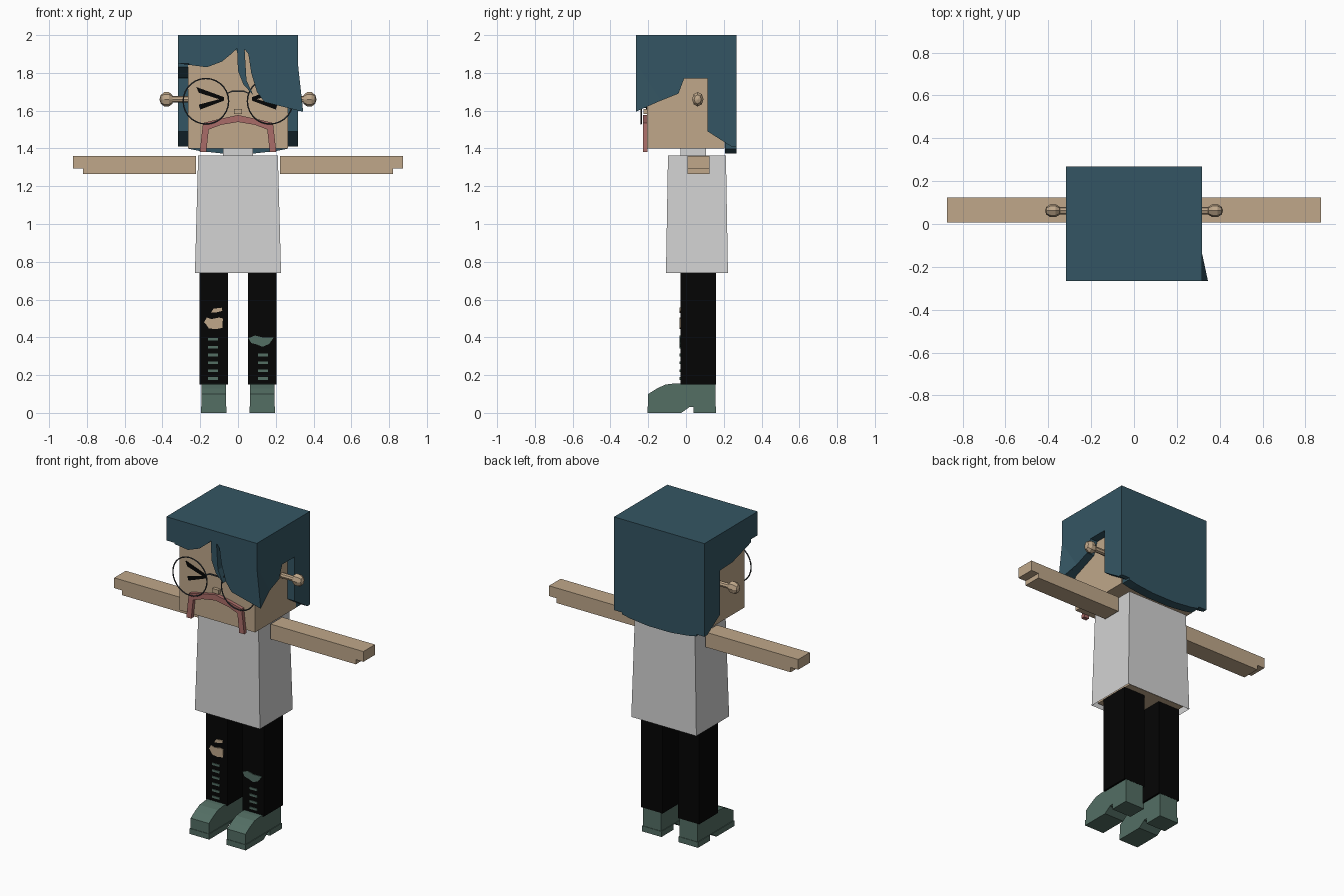
import bpy, bmesh
from mathutils import Vector

if "Cube" in bpy.data.objects:
    bpy.data.objects.remove(bpy.data.objects["Cube"], do_unlink=True)


def material(name, *rgb):
    m = bpy.data.materials.new(name)
    m.use_nodes = True
    color = [(c / 255) ** 2.2 for c in rgb] + [1]
    m.diffuse_color = color
    m.node_tree.nodes["Principled BSDF"].inputs["Base Color"].default_value = color
    return m


HAIR = material("dark teal hair", 55, 86, 99)
SKIN = material("tan skin", 190, 166, 137)
SHIRT = material("light grey cloth", 209, 209, 209)
BLACK = material("black", 13, 13, 13)
RED = material("dusty red", 168, 108, 104)
BOOT = material("grey green leather", 84, 110, 100)
WIRE = material("dark grey wire", 62, 66, 70)


def finish(name, bm, mat):
    bmesh.ops.recalc_face_normals(bm, faces=bm.faces)
    me = bpy.data.meshes.new(name)
    bm.to_mesh(me)
    bm.free()
    ob = bpy.data.objects.new(name, me)
    bpy.context.collection.objects.link(ob)
    me.materials.append(mat)
    return ob


def prism(name, pts, axis, lo, hi, mat):
    """Extrude a side (y, z) outline along x, or a front (x, z) outline along y."""
    bm = bmesh.new()
    place = (lambda p, d: (d, *p)) if axis == "x" else (lambda p, d: (p[0], d, p[1]))
    face = bm.faces.new([bm.verts.new(place(p, lo)) for p in pts])
    out = bmesh.ops.extrude_face_region(bm, geom=[face])["geom"]
    for v in out:
        if isinstance(v, bmesh.types.BMVert):
            v.co["xy".index(axis)] = hi
    return finish(name, bm, mat)


def box(name, x, y, z, mat):
    return prism(name, [(x[0], z[0]), (x[1], z[0]), (x[1], z[1]), (x[0], z[1])], "y", *y, mat)


def flip(pts, s):
    return [(s * x, z) for x, z in pts]


def span(s, a, b):
    return sorted((s * a, s * b))


SIDES = (("left", 1), ("right", -1))
FACE = -0.206

# Head and nose
box("head", (-0.264, 0.264), (FACE, 0.205), (1.40, 1.92), SKIN)
box("nose", (-0.022, 0.022), (FACE - 0.02, FACE), (1.583, 1.61), SKIN)

# Hair: a block hollowed for the head, then trimmed at fringe, sides and back
hair = box("hair", (-0.317, 0.317), (-0.265, 0.268), (1.36, 2.0), HAIR)
fringe = [(-0.5, 1.2), (-0.5, 1.85), (-0.317, 1.85), (-0.165, 1.83), (-0.085, 1.86),
          (-0.03, 1.905), (-0.005, 1.93), (0.0, 1.81), (0.03, 1.735), (0.08, 1.685),
          (0.045, 1.76), (0.035, 1.925), (0.055, 1.90), (0.07, 1.80), (0.10, 1.70),
          (0.14, 1.645), (0.32, 1.60), (0.5, 1.59), (0.5, 1.2)]
nape = [(0.115, 1.77), (0.115, 1.49), (0.24, 1.41), (0.5, 1.408), (0.5, 1.1), (-0.5, 1.1)]
back = [(-0.5, 1.1), (-0.5, 1.40), (-0.32, 1.41), (-0.2, 1.386), (-0.08, 1.373),
        (0.08, 1.373), (0.2, 1.386), (0.32, 1.41), (0.5, 1.40), (0.5, 1.1)]
cutters = [
    box("head_cavity", (-0.266, 0.266), (-0.208, 0.207), (1.2, 1.935), HAIR),
    prism("fringe_cutter", fringe, "y", -0.4, -0.2, HAIR),
    prism("left_cutter", [(-0.5, 1.505), (-0.265, 1.6), (-0.04, 1.69), (-0.01, 1.77)] + nape,
          "x", 0.26, 0.5, HAIR),
    prism("right_cutter", [(-0.5, 1.92), (-0.265, 1.85), (-0.01, 1.775)] + nape,
          "x", -0.5, -0.26, HAIR),
    prism("back_cutter", back, "y", 0.2, 0.4, HAIR),
]
bpy.context.view_layer.objects.active = hair
for c in cutters:
    mod = hair.modifiers.new(c.name, "BOOLEAN")
    mod.operation, mod.solver, mod.object = "DIFFERENCE", "EXACT", c
    bpy.ops.object.modifier_apply(modifier=mod.name)
    bpy.data.objects.remove(c, do_unlink=True)

# Flared lock at the end of the long fringe
bm = bmesh.new()
for co in ((0.316, -0.265, 1.86), (0.345, -0.265, 1.595), (0.316, -0.265, 1.6), (0.316, -0.13, 1.655)):
    bm.verts.new(co)
bmesh.ops.convex_hull(bm, input=bm.verts)
finish("fringe_flare", bm, HAIR)

# Eyes, glasses and ears
upper = [(0.22, 1.725), (0.208, 1.695), (0.075, 1.653), (0.075, 1.672)]
lower = [(0.208, 1.632), (0.2, 1.606), (0.075, 1.653), (0.075, 1.667)]
for side, s in SIDES:
    prism(side + "_eye_upper", flip(upper, s), "y", FACE - 0.006, FACE, BLACK)
    prism(side + "_eye_lower", flip(lower, s), "y", FACE - 0.005, FACE, BLACK)
    bpy.ops.mesh.primitive_torus_add(major_radius=0.12, minor_radius=0.004, major_segments=28,
                                     minor_segments=5, location=(s * 0.17, -0.238, 1.65),
                                     rotation=(1.5708, 0, 0))
    rim = bpy.context.object
    rim.name = side + "_glasses_rim"
    rim.data.materials.append(WIRE)
    bpy.ops.mesh.primitive_cylinder_add(vertices=8, radius=0.017, depth=0.1,
                                        location=(s * 0.305, 0.062, 1.66), rotation=(0, 1.5708, 0))
    stem = bpy.context.object
    stem.name = side + "_ear_stem"
    stem.data.materials.append(SKIN)
    bpy.ops.mesh.primitive_uv_sphere_add(segments=8, ring_count=5, radius=1,
                                         location=(s * 0.378, 0.062, 1.66), rotation=(0, 1.5708, 0))
    knob = bpy.context.object
    knob.name = side + "_ear_knob"
    knob.scale = (0.04, 0.032, 0.038)
    knob.data.materials.append(SKIN)
bridge = [(-0.056, 1.688), (-0.03, 1.7), (0.03, 1.7), (0.056, 1.688),
          (0.056, 1.695), (0.03, 1.708), (-0.03, 1.708), (-0.056, 1.695)]
prism("glasses_bridge", bridge, "y", -0.242, -0.235, WIRE)

# Moustache
half = [(0.125, 1.55), (0.185, 1.535), (0.203, 1.38), (0.168, 1.38), (0.155, 1.50), (0.09, 1.525)]
outline = [(0, 1.577)] + half + [(0, 1.54)] + flip(half[::-1], -1)
prism("moustache", outline, "y", -0.228, FACE + 0.003, RED)

# Torso, tapered shirt with open hem, collar
box("torso", (-0.2, 0.2), (-0.085, 0.2), (0.755, 1.34), SKIN)
shirt = box("shirt", (-0.228, 0.228), (-0.106, 0.222), (0.74, 1.363), SHIRT)
bm = bmesh.new()
bm.from_mesh(shirt.data)
for v in bm.verts:
    if v.co.z > 1:
        v.co.x *= 0.925
        v.co.y = 0.058 + (v.co.y - 0.058) * 0.935
hem = [f for f in bm.faces if f.normal.z < -0.9]
bmesh.ops.delete(bm, geom=hem, context="FACES_ONLY")
bm.to_mesh(shirt.data)
bm.free()
box("collar", (-0.08, 0.08), (-0.028, 0.105), (1.35, 1.402), SHIRT)

# Arms, legs and boots
arm = [(0.222, 1.265), (0.82, 1.265), (0.82, 1.295), (0.873, 1.295), (0.873, 1.36), (0.222, 1.36)]
boot = [(-0.2, 0.03), (-0.2, 0.1), (-0.155, 0.128), (-0.11, 0.15), (-0.06, 0.156), (0.157, 0.156), (0.157, 0.03)]
sole = [(-0.203, 0), (-0.203, 0.035), (0.16, 0.035), (0.16, 0), (0.04, 0), (0.04, 0.034), (0.02, 0.032), (-0.025, 0)]
for side, s in SIDES:
    prism(side + "_arm", flip(arm, s), "y", 0.008, 0.124, SKIN)
    box(side + "_leg", span(s, 0.053, 0.203), (-0.03, 0.158), (0.15, 0.757), BLACK)
    prism(side + "_boot", boot, "x", *span(s, 0.064, 0.192), BOOT)
    prism(side + "_sole", sole, "x", *span(s, 0.06, 0.196), BOOT)
    # Slits down the shin
    for i in range(6 if s < 0 else 4):
        z = 0.182 + i * 0.0415
        box(f"{side}_trouser_slit_{i}", span(s, 0.105, 0.158), (-0.034, -0.03), (z - 0.007, z + 0.007), BOOT)

# Torn knees
tear = [(-0.18, 0.48), (-0.165, 0.505), (-0.14, 0.497), (-0.1, 0.505), (-0.08, 0.50),
        (-0.083, 0.45), (-0.12, 0.443), (-0.155, 0.448), (-0.17, 0.47)]
small_tear = [(-0.143, 0.53), (-0.13, 0.552), (-0.085, 0.557), (-0.083, 0.54), (-0.11, 0.533)]
patch = [(0.055, 0.395), (0.09, 0.41), (0.13, 0.40), (0.19, 0.40), (0.165, 0.365),
         (0.13, 0.35), (0.1, 0.362), (0.07, 0.37)]
for name, pts, mat in (("knee_tear", tear, SKIN), ("small_knee_tear", small_tear, SKIN),
                       ("knee_patch", patch, BOOT)):
    prism(name, pts, "y", -0.034, -0.03, mat)
